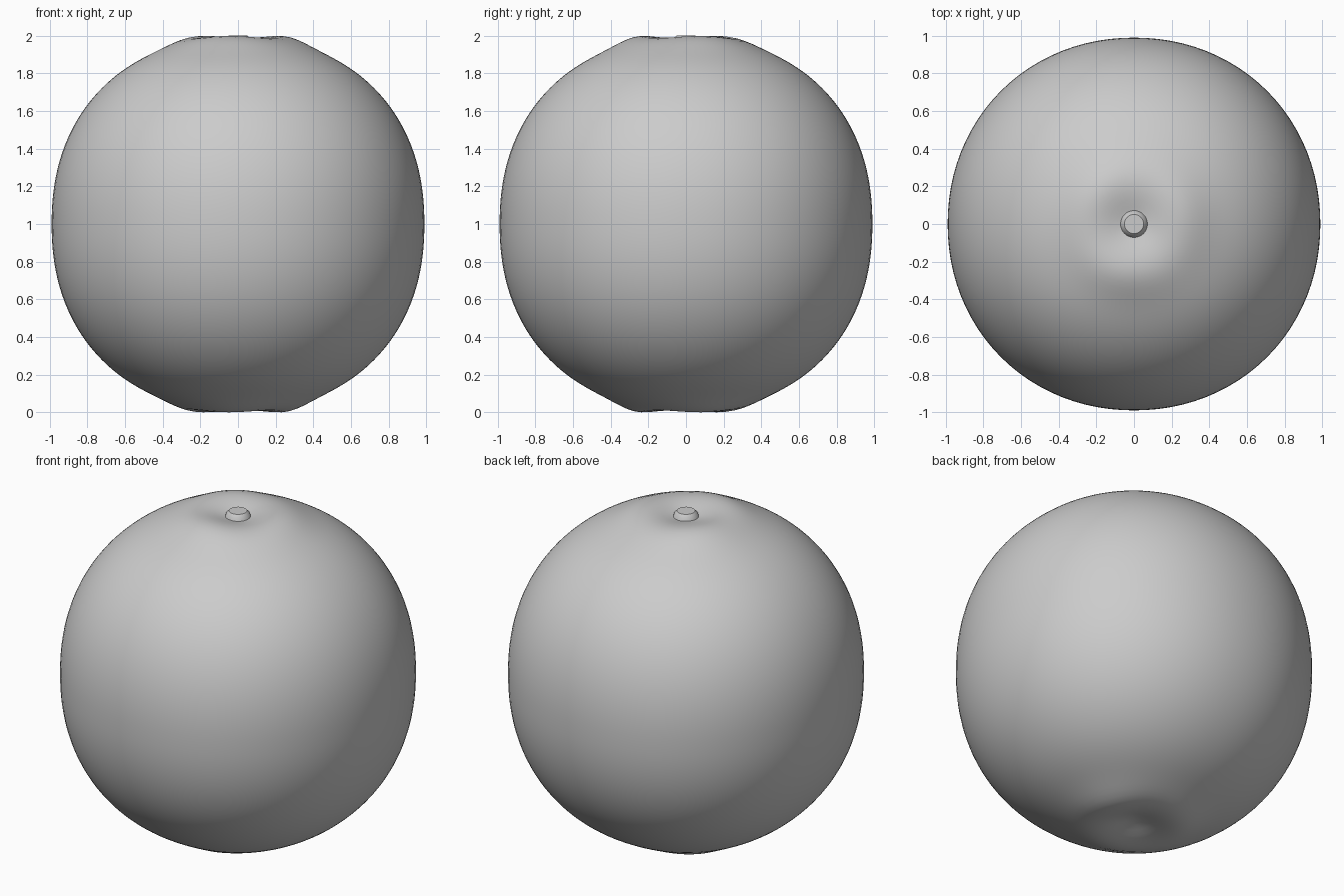
import bpy, bmesh
from math import sin, cos, atan2, exp, hypot, copysign

if "Cube" in bpy.data.objects:
    bpy.data.objects.remove(bpy.data.objects["Cube"])

R = 0.99


def finish(name, bm, angle):
    bmesh.ops.recalc_face_normals(bm, faces=bm.faces)
    me = bpy.data.meshes.new(name)
    bm.to_mesh(me)
    bm.free()
    ob = bpy.data.objects.new(name, me)
    bpy.context.collection.objects.link(ob)
    bpy.ops.object.select_all(action='DESELECT')
    ob.select_set(True)
    bpy.context.view_layer.objects.active = ob
    bpy.ops.object.shade_smooth_by_angle(angle=angle)
    return ob


# Fruit body: slightly squared sphere with a shallow uneven dimple at each pole
bm = bmesh.new()
bmesh.ops.create_uvsphere(bm, u_segments=96, v_segments=88, radius=1)
e = 2 / 2.2
for v in bm.verts:
    x, y, z = v.co
    c = hypot(x, y)
    a = atan2(y, x)
    sq = (abs(cos(a)) ** 2.06 + abs(sin(a)) ** 2.06) ** (-1 / 2.06)
    r = R * c ** e
    h = R * abs(z) ** e
    if abs(z) > 0.3:
        lip = exp(-((r - 0.27) / 0.13) ** 2)
        h += lip * (0.025 + 0.006 * sin(3 * a + 0.6))
        h -= 0.035 * exp(-(r / 0.12) ** 2)
    v.co = (r * sq * cos(a), r * sq * sin(a), 1 + copysign(h, z))
low = min(v.co.z for v in bm.verts)
for v in bm.verts:
    if v.co.z < 0.3:
        v.co.z -= low * (0.3 - v.co.z) / 0.3
finish("fruit_body", bm, 1.0)

# Stem button: small flared disc sitting in the top dimple
bm = bmesh.new()
n = 32
rings = []
for r, z in [(0.085, 1.94), (0.072, 1.965), (0.066, 1.985), (0.051, 2.0)]:
    rings.append([bm.verts.new((r * cos(i * 6.2831853 / n), r * sin(i * 6.2831853 / n), z))
                  for i in range(n)])
for lo, hi in zip(rings, rings[1:]):
    for i in range(n):
        j = (i + 1) % n
        bm.faces.new((lo[i], lo[j], hi[j], hi[i]))
bm.faces.new(rings[-1])
bm.faces.new(rings[0][::-1])
finish("stem_button", bm, 0.6)
